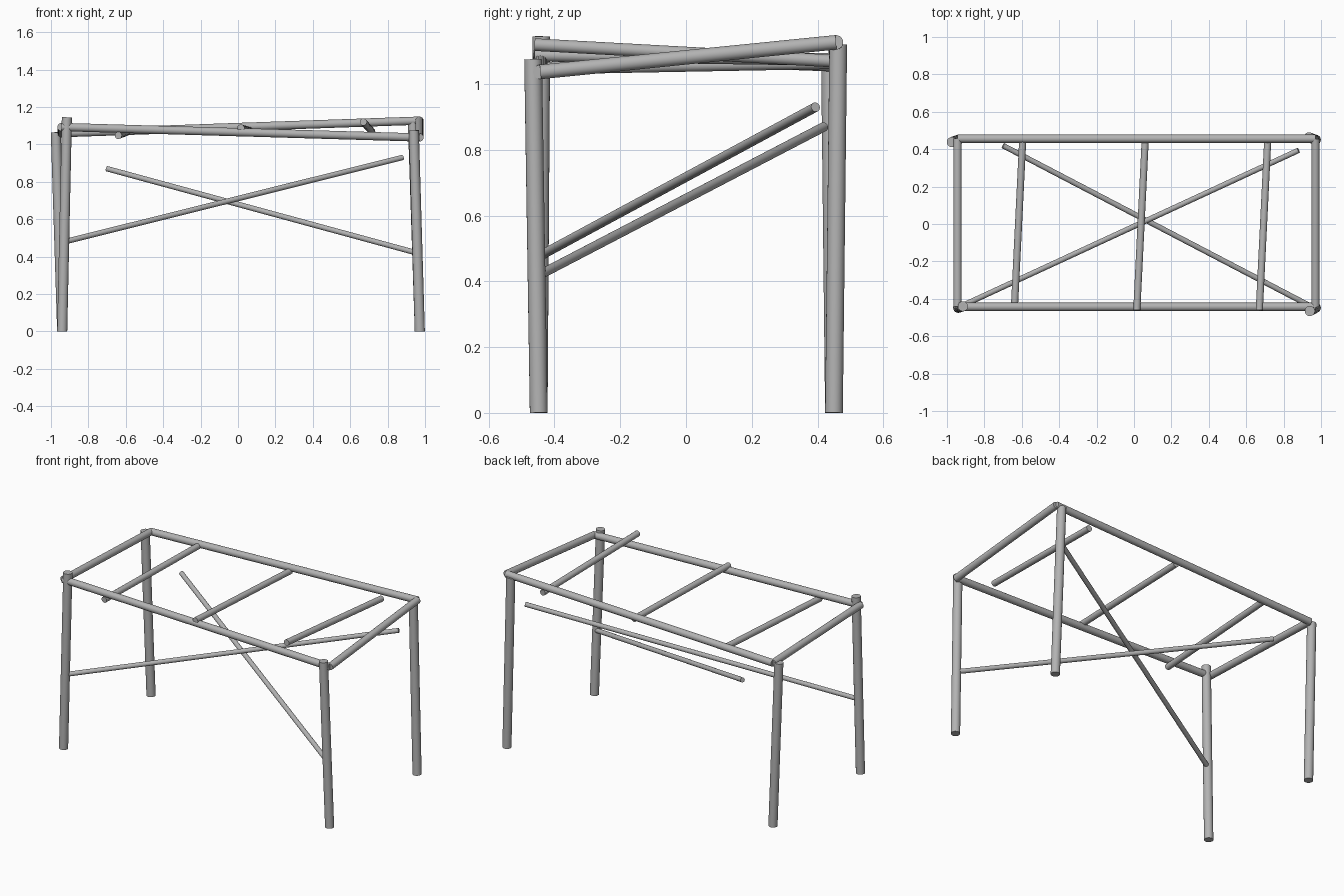
import bpy
import math
from mathutils import Vector

cube = bpy.data.objects.get("Cube")
if cube:
    bpy.data.objects.remove(cube, do_unlink=True)

metal = bpy.data.materials.new("grey_metal")
metal.use_nodes = True
GREY = (0.45, 0.45, 0.45, 1)
metal.diffuse_color = GREY
metal.node_tree.nodes["Principled BSDF"].inputs["Base Color"].default_value = GREY


def tube(name, start, end, radius):
    """Smooth round bar between two points."""
    a, b = Vector(start), Vector(end)
    axis = b - a
    bpy.ops.mesh.primitive_cylinder_add(vertices=24, radius=radius, depth=axis.length,
                                        location=(a + b) / 2)
    bar = bpy.context.object
    bar.name = name
    bar.rotation_euler = axis.to_track_quat("Z", "Y").to_euler()
    bar.data.materials.append(metal)
    bpy.ops.object.shade_smooth_by_angle(angle=math.radians(35))
    return bar


# Legs, each leaning slightly
LEG = 0.027
tube("front_right_leg", (-0.94, -0.448, 0), (-0.915, -0.44, 1.145), LEG)
tube("front_left_leg", (0.972, -0.448, 0), (0.94, -0.465, 1.075), LEG)
tube("back_right_leg", (-0.94, 0.45, 0), (-0.974, 0.438, 1.065), LEG)
tube("back_left_leg", (0.972, 0.45, 0), (0.935, 0.463, 1.12), LEG)

# Top frame, slightly twisted
corners = {
    "front_right": (-0.944, -0.443, 1.093),
    "front_left": (0.97, -0.443, 1.037),
    "back_left": (0.97, 0.456, 1.127),
    "back_right": (-0.944, 0.456, 1.06),
}
RAIL = 0.022
for name, a, b in (("front_rail", "front_right", "front_left"),
                   ("left_rail", "front_left", "back_left"),
                   ("back_rail", "back_left", "back_right"),
                   ("right_rail", "back_right", "front_right")):
    tube(name, corners[a], corners[b], RAIL)

# Crossbars under the top
for name, x, front_z, back_z in (("right_crossbar", -0.64, 1.048, 1.065),
                                 ("middle_crossbar", 0.015, 1.088, 1.075),
                                 ("left_crossbar", 0.67, 1.12, 1.07)):
    tube(name, (x, -0.46, front_z), (x + 0.045, 0.45, back_z), 0.019)

# Diagonal braces
tube("rising_left_brace", (-0.925, -0.44, 0.48), (0.88, 0.394, 0.93), 0.0145)
tube("rising_right_brace", (0.955, -0.445, 0.42), (-0.7, 0.419, 0.87), 0.0145)
